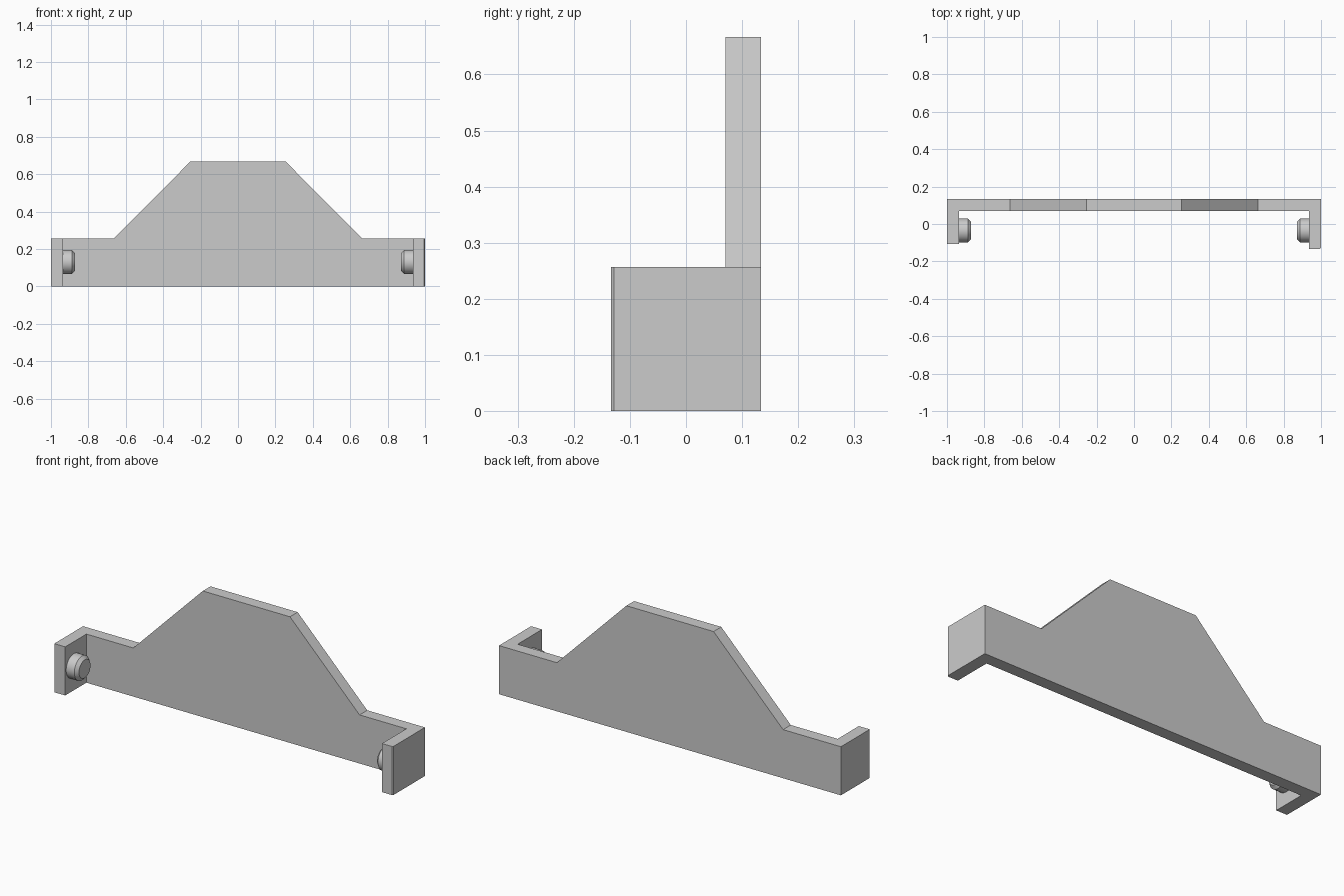
import bpy
import bmesh
import math
from mathutils import Matrix

cube = bpy.data.objects.get("Cube")
if cube:
    bpy.data.objects.remove(cube, do_unlink=True)

grey = bpy.data.materials.new("plain grey")
grey.use_nodes = True
colour = (0.6, 0.6, 0.6, 1)
grey.diffuse_color = colour
grey.node_tree.nodes["Principled BSDF"].inputs["Base Color"].default_value = colour

THICK = 0.064      # plate thickness
BACK = 0.134       # rear face of the plate
INNER = BACK - THICK
SHOULDER = 0.257   # height of the arms and plate ends
TOP = 0.667


def add_object(name, bm):
    bmesh.ops.recalc_face_normals(bm, faces=bm.faces)
    mesh = bpy.data.meshes.new(name)
    bm.to_mesh(mesh)
    bm.free()
    mesh.materials.append(grey)
    obj = bpy.data.objects.new(name, mesh)
    bpy.context.collection.objects.link(obj)
    return obj


def extruded(name, points, offset):
    bm = bmesh.new()
    face = bm.faces.new([bm.verts.new(p) for p in points])
    new = bmesh.ops.extrude_face_region(bm, geom=[face])["geom"]
    bmesh.ops.translate(bm, vec=offset,
                        verts=[v for v in new if isinstance(v, bmesh.types.BMVert)])
    return add_object(name, bm)


# Back plate with a raised trapezoid centre
half = [(1, 0), (1, SHOULDER), (0.662, SHOULDER), (0.255, TOP)]
outline = half + [(-x, z) for x, z in reversed(half)]
extruded("back_plate", [(x, INNER, z) for x, z in outline], (0, THICK, 0))

# End arms: the left one is longer, with a small chamfer on its outer corner
for name, side, front, chamfer in (("left_arm", 1, -0.134, 0.006),
                                   ("right_arm", -1, -0.107, 0)):
    plan = [(1 - THICK, INNER), (1 - THICK, front), (1 - chamfer, front)]
    if chamfer:
        plan.append((1, front + chamfer))
    plan.append((1, INNER))
    extruded(name, [(side * x, y, 0) for x, y in plan], (0, 0, SHOULDER))

# Round pegs with chamfered tips on the inside of each arm
PEG_R, PEG_TIP = 0.064, 0.872
for name, side in (("left_peg", 1), ("right_peg", -1)):
    bm = bmesh.new()
    length = 1 - THICK - PEG_TIP + 0.01
    bmesh.ops.create_cone(bm, cap_ends=True, segments=48, radius1=PEG_R,
                          radius2=PEG_R, depth=length)
    rim = [e for e in bm.edges if all(v.co.z > 0 for v in e.verts)]
    bmesh.ops.bevel(bm, geom=rim, offset=0.016, segments=1, affect='EDGES')
    centre = Matrix.Translation((side * (PEG_TIP + length / 2), -0.035, 0.13))
    turn = Matrix.Rotation(-side * math.pi / 2, 4, 'Y')
    bmesh.ops.transform(bm, matrix=centre @ turn, verts=bm.verts)
    peg = add_object(name, bm)
    bpy.ops.object.select_all(action='DESELECT')
    peg.select_set(True)
    bpy.context.view_layer.objects.active = peg
    bpy.ops.object.shade_smooth_by_angle(angle=math.radians(30))
